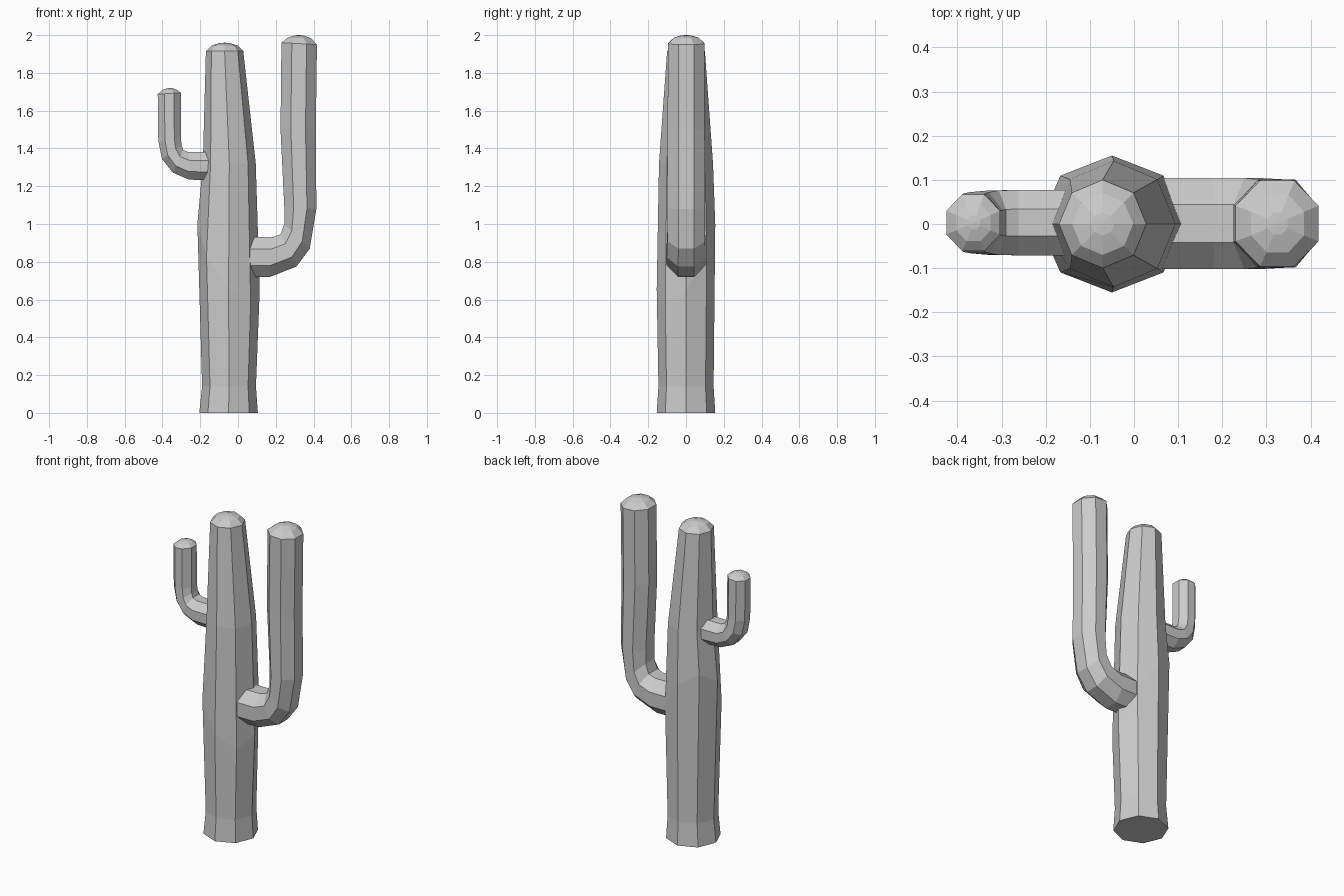
import bpy, bmesh, math
from mathutils import Vector


def tube(name, rings, tip, phase, ytilt=None, ycen=0.0):
    """Eight-sided tube. Each ring: (x, z) of one side, (x, z) of the other, half depth in y."""
    bm = bmesh.new()
    scale = 1 / math.cos(math.pi / 8) if phase else 1.0
    loops = []
    for i, (a, b, w) in enumerate(rings):
        a, b = Vector((a[0], 0, a[1])), Vector((b[0], 0, b[1]))
        mid, half = (a + b) / 2, (b - a) / 2
        loop = []
        for k in range(8):
            t = math.radians(45 * k) + phase
            p = mid + half * math.cos(t) * scale
            p.y = ycen + w * math.sin(t) * scale
            if ytilt and i == ytilt[0]:
                p.z += ytilt[1] * math.sin(t)
            loop.append(bm.verts.new(p))
        loops.append(loop)
    for lo, hi in zip(loops, loops[1:]):
        for k in range(8):
            n = (k + 1) % 8
            bm.faces.new((lo[k], lo[n], hi[n], hi[k]))
    top = bm.verts.new((tip[0], ycen, tip[1]))
    for k in range(8):
        bm.faces.new((loops[-1][k], loops[-1][(k + 1) % 8], top))
    bm.faces.new(loops[0][::-1])
    bmesh.ops.recalc_face_normals(bm, faces=bm.faces)
    me = bpy.data.meshes.new(name)
    bm.to_mesh(me)
    bm.free()
    ob = bpy.data.objects.new(name, me)
    bpy.context.collection.objects.link(ob)
    return ob


# Main trunk: slight waist at the base, uneven bulge, tapered to a rounded cap
tube("trunk", [
    ((-0.205, 0), (0.105, 0), 0.155),
    ((-0.19, 0.14), (0.095, 0.14), 0.146),
    ((-0.215, 1.0), (0.115, 0.65), 0.155),
    ((-0.186, 1.32), (0.094, 1.32), 0.143),
    ((-0.17, 1.915), (0.028, 1.915), 0.1),
    ((-0.14, 1.945), (-0.002, 1.945), 0.07),
    ((-0.097, 1.958), (-0.045, 1.958), 0.026),
], (-0.07, 1.96), 0.0, ytilt=(2, 0.17))

# Large arm: out to the right, bends up, rounded cap
tube("large_arm", [
    ((0.03, 0.93), (0.04, 0.72), 0.103),
    ((0.183, 0.93), (0.17, 0.72), 0.103),
    ((0.225, 0.945), (0.31, 0.775), 0.103),
    ((0.245, 1.0), (0.38, 0.87), 0.1),
    ((0.245, 1.09), (0.415, 1.08), 0.1),
    ((0.225, 1.5), (0.412, 1.5), 0.098),
    ((0.23, 1.96), (0.418, 1.95), 0.097),
    ((0.265, 1.987), (0.385, 1.984), 0.065),
    ((0.303, 1.999), (0.347, 1.998), 0.025),
], (0.325, 2.0), math.pi / 8, ycen=0.001)

# Small arm: out to the left, bends up, rounded cap
tube("small_arm", [
    ((-0.155, 1.38), (-0.155, 1.232), 0.074),
    ((-0.262, 1.38), (-0.26, 1.235), 0.074),
    ((-0.29, 1.392), (-0.345, 1.272), 0.073),
    ((-0.298, 1.415), (-0.403, 1.345), 0.069),
    ((-0.302, 1.45), (-0.422, 1.44), 0.066),
    ((-0.303, 1.695), (-0.425, 1.687), 0.064),
    ((-0.325, 1.711), (-0.402, 1.709), 0.042),
    ((-0.349, 1.719), (-0.377, 1.718), 0.016),
], (-0.363, 1.72), math.pi / 8, ycen=0.003)
